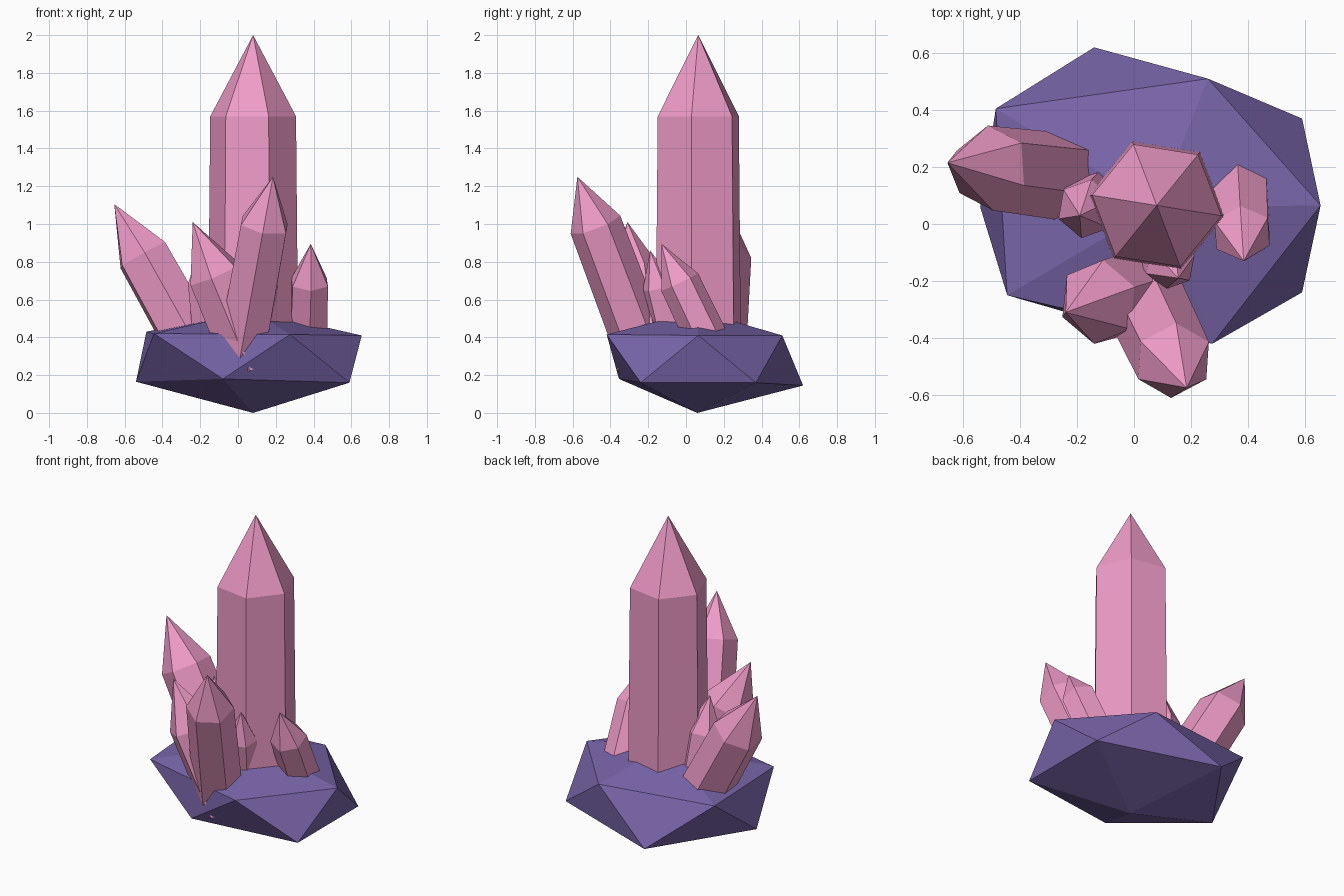
import bpy, bmesh
from math import cos, sin, radians
from mathutils import Vector

if "Cube" in bpy.data.objects:
    bpy.data.objects.remove(bpy.data.objects["Cube"])


def material(name, color):
    m = bpy.data.materials.new(name)
    m.diffuse_color = (*color, 1)
    m.use_nodes = True
    m.node_tree.nodes["Principled BSDF"].inputs["Base Color"].default_value = m.diffuse_color
    return m


PINK = material("pink_crystal", (0.87, 0.33, 0.58))
PURPLE = material("purple_rock", (0.19, 0.13, 0.40))


def make_object(name, verts, faces, mat):
    mesh = bpy.data.meshes.new(name)
    mesh.from_pydata(verts, [], faces)
    bm = bmesh.new()
    bm.from_mesh(mesh)
    bmesh.ops.recalc_face_normals(bm, faces=bm.faces)
    bm.to_mesh(mesh)
    bm.free()
    mesh.materials.append(mat)
    ob = bpy.data.objects.new(name, mesh)
    bpy.context.collection.objects.link(ob)
    return ob


def crystal(name, base, tip, radius, point, phase):
    """Six-sided, slightly tapered prism with a pointed end."""
    base, tip = Vector(base), Vector(tip)
    axis = tip - base
    turn = Vector((0, 0, 1)).rotation_difference(axis)
    verts = []
    for r, h in ((radius * 1.05, 0), (radius, axis.length - point)):
        for k in range(6):
            a = radians(phase + 60 * k)
            verts.append(base + turn @ Vector((r * cos(a), r * sin(a), h)))
    verts.append(tip)
    faces = [tuple(range(6))]
    for k in range(6):
        n = (k + 1) % 6
        faces += [(k, n, n + 6, k + 6), (k + 6, n + 6, 12)]
    make_object(name, verts, faces, PINK)


# Rock base: flattened, irregular icosahedron (two staggered rings and two poles)
lower = [(0.59, -0.24, 0.16), (0.59, 0.37, 0.16), (-0.14, 0.62, 0.145),
         (-0.54, 0.06, 0.165), (-0.08, -0.355, 0.18)]
upper = [(0.655, 0.065, 0.41), (0.26, 0.51, 0.41), (-0.485, 0.405, 0.43),
         (-0.445, -0.25, 0.42), (0.275, -0.42, 0.415)]
faces = []
for i in range(5):
    j = (i + 1) % 5
    faces += [(i, j, 10), (i, j, 5 + i), (j, 5 + j, 5 + i), (5 + i, 5 + j, 11)]
make_object("rock_base", lower + upper + [(0.08, 0.06, 0), (0.08, 0.06, 0.54)],
            faces, PURPLE)

# Crystals: base centre, tip, shoulder radius, point length, facet angle
crystal("main_crystal", (0.08, 0.065, 0.35), (0.08, 0.065, 2.0), 0.23, 0.43, -9)
crystal("left_crystal", (-0.205, 0.16, 0.30), (-0.655, 0.215, 1.105), 0.15, 0.31, 35)
crystal("front_crystal", (0.0, -0.19, 0.23), (0.185, -0.575, 1.25), 0.14, 0.275, 28)
crystal("front_left_crystal", (0.08, -0.21, 0.25), (-0.24, -0.31, 1.01), 0.15, 0.30, 22)
crystal("right_crystal", (0.37, 0.13, 0.35), (0.385, -0.13, 0.895), 0.108, 0.225, 34)
crystal("inner_left_crystal", (-0.13, 0.09, 0.35), (-0.19, 0.03, 0.915), 0.105, 0.22, 20)
crystal("inner_front_crystal", (0.08, -0.06, 0.33), (0.155, -0.19, 0.86), 0.09, 0.2, 20)
